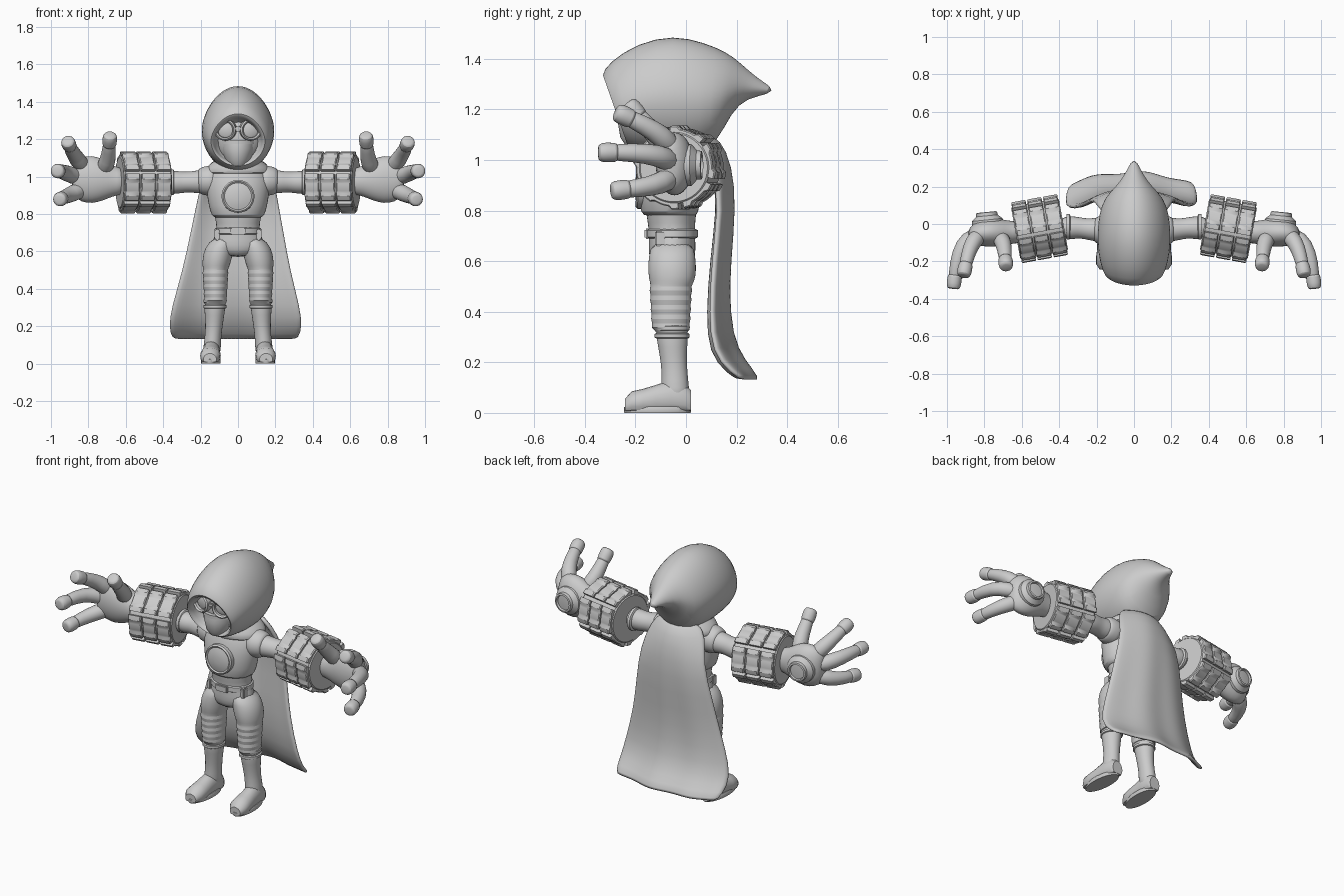
import bpy, bmesh
from math import sin, cos, pi, radians
from mathutils import Vector, Matrix

if "Cube" in bpy.data.objects:
    bpy.data.objects.remove(bpy.data.objects["Cube"])

grey = bpy.data.materials.new("light_grey")
grey.use_nodes = True
grey.diffuse_color = (0.6, 0.6, 0.6, 1)
grey.node_tree.nodes["Principled BSDF"].inputs["Base Color"].default_value = (0.6, 0.6, 0.6, 1)
parts = []


def finish(name, bm, mirror=False, subdiv=0, thick=0):
    bmesh.ops.recalc_face_normals(bm, faces=bm.faces)
    mesh = bpy.data.meshes.new(name)
    bm.to_mesh(mesh)
    bm.free()
    mesh.materials.append(grey)
    ob = bpy.data.objects.new(name, mesh)
    bpy.context.collection.objects.link(ob)
    if thick:
        ob.modifiers.new("thickness", "SOLIDIFY").thickness = thick
        ob.modifiers["thickness"].offset = 0
    if subdiv:
        mod = ob.modifiers.new("smooth", "SUBSURF")
        mod.levels = mod.render_levels = subdiv
    if mirror:
        ob.modifiers.new("mirror", "MIRROR").use_mirror_merge = False
    parts.append(ob)
    return ob


def loft(name, rings, caps=True, closed=True, **kw):
    """Skin a surface over rings of points."""
    bm = bmesh.new()
    rows = [[bm.verts.new(p) for p in ring] for ring in rings]
    n = len(rows[0])
    for a, b in zip(rows, rows[1:]):
        for i in range(n if closed else n - 1):
            j = (i + 1) % n
            bm.faces.new((a[i], a[j], b[j], b[i]))
    if caps:
        bm.faces.new(rows[0])
        bm.faces.new(rows[-1])
    return finish(name, bm, **kw)


def circle(n):
    return [(cos(2 * pi * i / n), sin(2 * pi * i / n)) for i in range(n)]


def column(name, sections, n=20, **kw):
    """Sections: height, centre x, radius x, centre y, radius y."""
    return loft(name, [[(cx + rx * c, cy + ry * s, z) for c, s in circle(n)]
                       for z, cx, rx, cy, ry in sections], **kw)


def revolve(name, profile, matrix, n=32, **kw):
    """Profile: radius, height along the local z axis."""
    return loft(name, [[matrix @ Vector((r * c, r * s, h)) for c, s in circle(n)]
                       for r, h in profile], **kw)


def tube(name, path, radii, n=12, **kw):
    pts = [Vector(p) for p in path]
    rings = []
    for i, (p, r) in enumerate(zip(pts, radii)):
        d = pts[min(i + 1, len(pts) - 1)] - pts[max(i - 1, 0)]
        q = d.to_track_quat("Z", "Y")
        rings.append([p + q @ Vector((r * c, r * s, 0)) for c, s in circle(n)])
    return loft(name, rings, **kw)


def facing(pos, direction):
    return Matrix.Translation(pos) @ Vector(direction).to_track_quat("Z", "Y").to_matrix().to_4x4()


def box(name, pos, size, **kw):
    bm = bmesh.new()
    bmesh.ops.create_cube(bm, size=1, matrix=Matrix.Translation(pos) @ Matrix.Diagonal((*size, 1)))
    bmesh.ops.bevel(bm, geom=bm.edges[:], offset=0.006, segments=2, affect="EDGES")
    return finish(name, bm, **kw)


def ellipsoid(name, pos, size, **kw):
    bm = bmesh.new()
    bmesh.ops.create_uvsphere(bm, u_segments=32, v_segments=20, radius=1,
                              matrix=Matrix.Translation(pos) @ Matrix.Diagonal((*size, 1)))
    return finish(name, bm, **kw)


# Hood: top point (y, z), bottom point (y, z), half width, from rim to rear tip
hood = [((-.18, 1.30), (-.15, 1.08), .12), ((-.31, 1.315), (-.22, 1.075), .13),
        ((-.34, 1.33), (-.24, 1.055), .145), ((-.305, 1.39), (-.20, 1.04), .172),
        ((-.19, 1.465), (-.12, 1.03), .195), ((-.05, 1.497), (-.04, 1.02), .2),
        ((.07, 1.467), (.05, 1.03), .188), ((.16, 1.43), (.12, 1.06), .16),
        ((.215, 1.385), (.18, 1.19), .1), ((.28, 1.325), (.24, 1.245), .05),
        ((.345, 1.285), (.335, 1.262), .015)]
rings = []
for (ty, tz), (by, bz), w in hood:
    rings.append([(w * s * (1 - .14 * max(0, c)), (ty + by) / 2 + (ty - by) / 2 * c,
                   (tz + bz) / 2 + (tz - bz) / 2 * c) for c, s in circle(24)])
loft("hood", rings, subdiv=1)

# Masked face with goggles
ellipsoid("face", (0, -.11, 1.21), (.145, .135, .16))
for label, profile in (("goggle_rim", [(.04, -.04), (.058, -.04), (.058, .012), (.05, .02), (.042, .012), (.04, -.02)]),
                       ("goggle_lens", [(.044, -.03), (.044, -.005), (.03, .003)])):
    revolve(label, profile, facing((.068, -.25, 1.25), (.2, -1, 0)), mirror=True)
box("goggle_bridge", (0, -.25, 1.255), (.06, .03, .025))
column("face_mask", [(1.06, 0, .05, -.17, .07), (1.09, 0, .07, -.17, .09), (1.15, 0, .09, -.165, .105),
                     (1.185, 0, .095, -.16, .105), (1.19, 0, .085, -.16, .09)])
column("mask_band", [(1.175, 0, .1, -.16, .108), (1.195, 0, .1, -.16, .108)])

# Torso, vest, belt
column("torso", [(.57, 0, .08, -.055, .07), (.61, 0, .135, -.055, .092), (.66, 0, .14, -.055, .095),
                 (.72, 0, .11, -.055, .09), (.78, 0, .125, -.06, .1), (.9, 0, .15, -.055, .11),
                 (1.0, 0, .15, -.045, .105), (1.06, 0, .1, -.04, .09), (1.12, 0, .075, -.04, .08)], subdiv=1)
column("vest", [(.775, 0, .12, -.06, .1), (.79, 0, .143, -.065, .115), (.84, 0, .158, -.065, .122),
                (.93, 0, .172, -.06, .125), (1.0, 0, .172, -.05, .115), (1.05, 0, .135, -.045, .1),
                (1.07, 0, .09, -.04, .08)], subdiv=1)
column("belt", [(.69, 0, .118, -.055, .094), (.695, 0, .127, -.055, .102),
                (.722, 0, .124, -.055, .102), (.727, 0, .115, -.055, .094)])
box("buckle", (0, -.155, .708), (.08, .02, .042))
box("belt_pouch", (.112, -.1, .69), (.025, .045, .06), mirror=True)
revolve("chest_disc", [(.088, -.04), (.088, .004), (.08, .012), (.072, .006), (.05, .013), (.02, .017)],
        facing((0, -.185, .895), (0, -1, .03)))

# Draped collar and cape: height, half width, y at the middle, y at the edges
column("collar", [(1.0, 0, .15, -.03, .12), (1.02, 0, .185, -.02, .145), (1.05, 0, .175, -.02, .145),
                  (1.085, 0, .13, -.02, .13), (1.1, 0, .09, -.03, .1)], subdiv=1)
cape = [(1.09, .12, .10, .05), (1.04, .18, .15, .06), (.9, .21, .185, .135), (.7, .25, .175, .115),
        (.5, .288, .155, .095), (.3, .345, .168, .09), (.2, .358, .22, .125), (.13, .34, .28, .215)]
rows = []
for z, w, ym, ye in cape:
    us = [i / 8 - 1 for i in range(17)]
    rows.append([(w * u - .017 * (1 - z), ym + (ye - ym) * u * u + .008 * sin(u * 8) * (1.1 - z), z)
                 for u in us])
loft("cape", rows, caps=False, closed=False, subdiv=1, thick=.025)

# Legs with bunched fabric, straps and boots
leg = [(.68, .07, .06, -.055, .08), (.62, .1, .08, -.055, .094), (.56, .112, .079, -.055, .097),
       (.52, .118, .073, -.055, .09)]
for i in range(5):
    z, r = .5 - .037 * i, .072 - .002 * i
    leg += [(z, .12, r - .007, -.06, r + .008), (z - .016, .121, r + .001, -.06, r + .016)]
leg += [(.325, .122, .056, -.055, .062), (.28, .124, .05, -.055, .055)]
column("trouser_leg", leg, mirror=True, subdiv=1)
for z in (.335, .305):
    column("leg_strap", [(z - .01, .123, .057, -.055, .064), (z - .007, .123, .062, -.055, .069),
                         (z + .007, .123, .062, -.055, .069), (z + .01, .123, .057, -.055, .064)], mirror=True)
column("boot_shaft", [(.32, .123, .058, -.055, .065), (.3, .124, .057, -.055, .063), (.22, .127, .048, -.05, .053),
                      (.16, .132, .044, -.045, .051), (.1, .138, .047, -.043, .056), (.04, .14, .048, -.04, .056)],
       mirror=True, subdiv=1)
# Foot sections: y, half width, top height, centre x
foot = [(.02, .035, .09, .14), (.0, .045, .11, .14), (-.06, .047, .13, .142), (-.12, .05, .11, .145),
        (-.17, .055, .095, .147), (-.215, .053, .085, .149), (-.242, .035, .055, .15)]
loft("boot_foot", [[(x + w * c, y, max(.008, h * (.45 + .55 * s))) for c, s in circle(20)]
                   for y, w, h, x in foot], mirror=True)
loft("boot_sole", [[(.145 + k * .052 * c + .006 * -s, -.113 + k * .133 * s, z) for c, s in circle(28)]
                   for z, k in ((0, .98), (.004, 1), (.022, 1), (.026, .95))], mirror=True)

# Arms
tube("shoulder", [(.1, -.04, .975), (.16, -.035, .98), (.2, -.03, .975), (.215, -.03, .975)],
     (.085, .083, .072, .06), n=20, mirror=True, subdiv=1)
tube("upper_arm", [(.15, -.03, .975), (.22, -.03, .972), (.26, -.025, .972), (.3, -.02, .97), (.33, -.02, .97),
                   (.4, -.02, .97)], (.068, .062, .055, .058, .062, .06), n=20, mirror=True, subdiv=1)
tube("arm_band", [(.34, -.015, .97), (.345, -.015, .97), (.36, -.015, .97)], (.06, .068, .068), n=24, mirror=True)

# Segmented gauntlet: a core with three rows of lipped plates
G = facing((.505, -.025, .97), (1, -.18, 0))
revolve("gauntlet_core", [(.065, -.13), (.135, -.13), (.143, -.122), (.143, .122), (.135, .13), (.06, .13)],
        G, n=48, mirror=True)
lips = [.166, .166, .166, .155, .155, .155, .155, .155, .155, .166, .166, .166]
for row in (-1, 0, 1):
    for k in range(6):
        rings = []
        for i, r in enumerate(lips):
            a = radians(60 * k + 10 + 52 * (i / (len(lips) - 1) - .5))
            rings.append([G @ Vector((q * cos(a), q * sin(a), row * .086 + h))
                          for q, h in ((.13, -.039), (r - .005, -.039), (r, -.034),
                                       (r, .034), (r - .005, .039), (.13, .039))])
        loft("gauntlet_plate", rings, mirror=True)

# Gloved hand: sections x, centre y, radius y, centre z, radius z
palm = [(.6, -.045, .06, .975, .07), (.65, -.045, .06, .975, .075), (.69, -.045, .068, .98, .095),
        (.75, -.045, .078, .985, .125), (.81, -.045, .075, .985, .13), (.86, -.055, .06, .985, .11),
        (.89, -.07, .035, .985, .07)]
loft("palm", [[(x, cy + ry * c, cz + rz * s) for c, s in circle(20)] for x, cy, ry, cz, rz in palm],
     mirror=True, subdiv=1)
revolve("hand_plate", [(.085, -.04), (.082, -.01), (.058, .012), (.056, .03), (.046, .032), (.043, .02), (.02, .022)],
        facing((.785, .032, .98), (.1, 1, 0)), mirror=True)
fingers = {"thumb": [(.72, -.06, 1.03), (.695, -.11, 1.09), (.69, -.16, 1.14), (.685, -.215, 1.205)],
           "index_finger": [(.82, -.05, 1.04), (.865, -.1, 1.1), (.89, -.17, 1.14), (.907, -.255, 1.18)],
           "middle_finger": [(.84, -.05, .99), (.92, -.11, 1.02), (.95, -.21, 1.03), (.963, -.32, 1.03)],
           "little_finger": [(.82, -.05, .94), (.895, -.1, .905), (.932, -.18, .89), (.95, -.27, .88)]}
for name, path in fingers.items():
    a, b = Vector(path[-2]), Vector(path[-1])
    d = (b - a).normalized()
    tube(name, path, (.05, .045, .038, .034), mirror=True, subdiv=1)
    tube(name + "_tip", [b - d * .05, b - d * .045, b, b + d * .022, b + d * .028],
         (.034, .039, .042, .036, .024), mirror=True, subdiv=1)

# Smooth shading with sharp creases kept
for ob in bpy.context.selected_objects:
    ob.select_set(False)
for ob in parts:
    ob.select_set(True)
bpy.context.view_layer.objects.active = parts[0]
bpy.ops.object.shade_smooth_by_angle(angle=radians(40))
